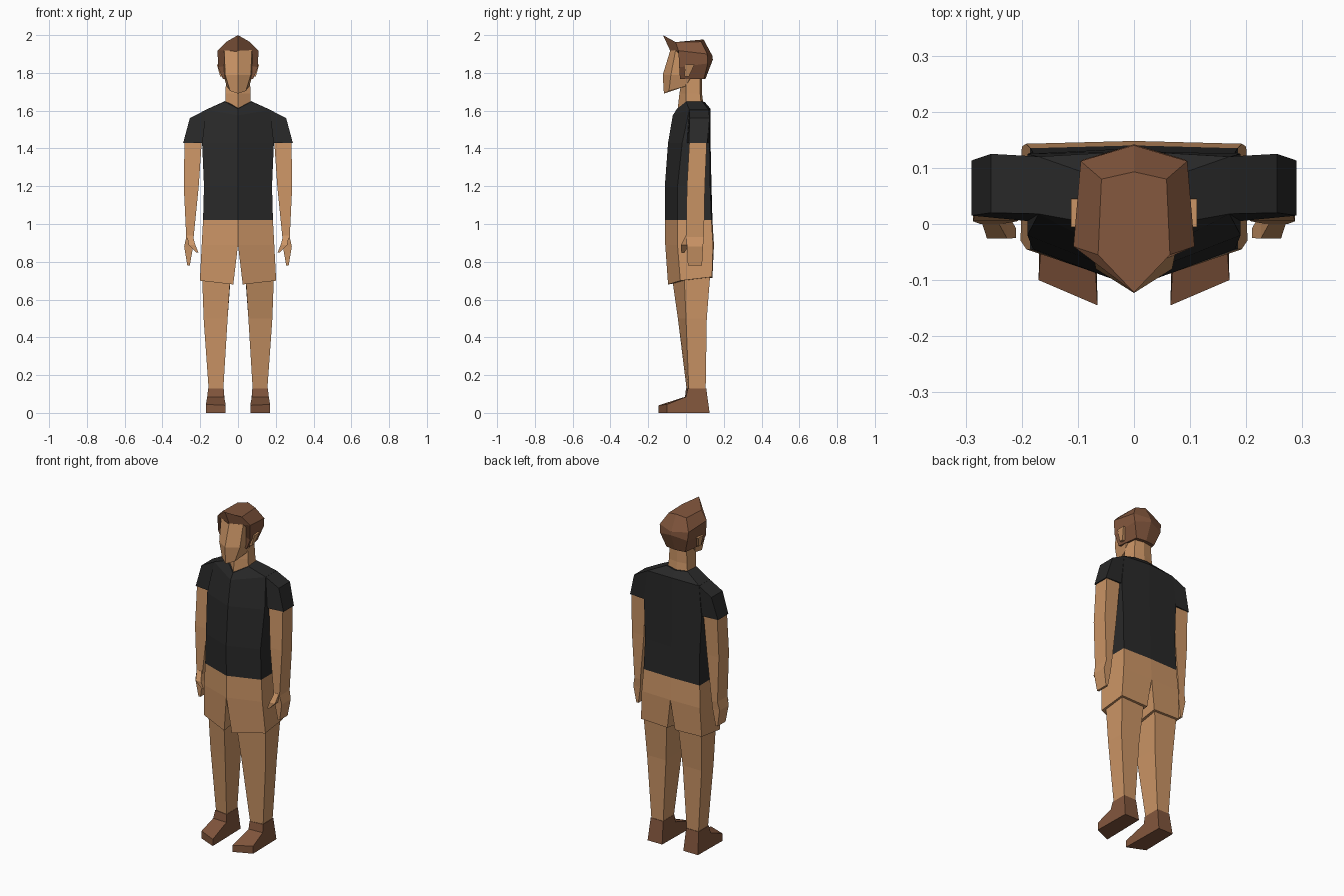
import bpy, bmesh


def material(name, colour):
    m = bpy.data.materials.new(name)
    m.diffuse_color = (*colour, 1)
    return m


SKIN = material("tan", (0.60, 0.30, 0.132))
BROWN = material("brown", (0.222, 0.093, 0.046))
BLACK = material("charcoal", (0.022, 0.022, 0.022))


def loft(name, rings, mat, mirror=False):
    """Skin a list of equal point rings, cap both ends, optionally mirror in x."""
    bm = bmesh.new()
    vs = [[bm.verts.new(p) for p in r] for r in rings]
    n = len(vs[0])
    for a, b in zip(vs, vs[1:]):
        for i in range(n):
            j = (i + 1) % n
            bm.faces.new((a[i], a[j], b[j], b[i]))
    bm.faces.new(vs[0][::-1])
    bm.faces.new(vs[-1])
    bmesh.ops.recalc_face_normals(bm, faces=bm.faces)
    me = bpy.data.meshes.new(name)
    bm.to_mesh(me)
    bm.free()
    me.materials.append(mat)
    ob = bpy.data.objects.new(name, me)
    bpy.context.collection.objects.link(ob)
    if mirror:
        mod = ob.modifiers.new("mirror", "MIRROR")
        mod.use_mirror_merge = False
    return ob


def sym(half):
    """Full ring from a half ring running front centre -> back centre."""
    return half + [(-x, y, z) for x, y, z in half[-2:0:-1]]


def flat(z, *pts):
    return [(x, y, z) for x, y in pts]


def box(z, xi, xo, yf, yb):
    return flat(z, (xi, yf), (xo, yf), (xo, yb), (xi, yb))


# Shirt body, from hem to neckline
loft("shirt", [sym(r) for r in (
    flat(1.02, (0, -.11), (.185, -.045), (.185, .135), (0, .14)),
    flat(1.20, (0, -.112), (.18, -.045), (.18, .128), (0, .135)),
    flat(1.43, (0, -.095), (.19, -.02), (.19, .125), (0, .13)),
    [(0, -.07, 1.575), (.17, .018, 1.605), (.17, .12, 1.605), (0, .13, 1.61)],
    [(0, -.048, 1.61), (.07, 0, 1.648), (.07, .085, 1.65), (0, .1, 1.645)],
)], BLACK)

# Sleeves, front outline to back outline
loft("sleeve", [
    [(.165, .018, 1.607), (.255, .02, 1.56), (.29, .015, 1.43), (.187, .005, 1.43)],
    [(.165, .12, 1.607), (.255, .125, 1.56), (.29, .113, 1.43), (.187, .12, 1.43)],
], BLACK, True)

# Arms with hands, and thumbs
loft("arm", [
    box(1.435, .192, .283, .018, .11),
    box(1.2, .208, .287, .005, .1),
    box(.93, .235, .274, 0, .095),
    box(.88, .238, .285, .005, .09),
    box(.78, .255, .268, .01, .085),
], SKIN, True)
loft("thumb", [
    box(.94, .24, .27, -.001, .03),
    box(.89, .226, .262, -.026, .02),
    box(.85, .21, .222, -.025, -.008),
], SKIN, True)

# Shorts: hips and two flared legs
loft("shorts_hips", [sym(r) for r in (
    flat(1.02, (0, -.11), (.185, -.045), (.185, .135), (0, .14)),
    flat(.89, (0, -.11), (.192, -.045), (.192, .143), (0, .148)),
)], SKIN)
loft("shorts_leg", [
    flat(.89, (0, -.11), (.192, -.045), (.192, .143), (0, .148)),
    [(.025, -.095, .68), (.202, -.03, .70), (.2, .138, .72), (.025, .14, .715)],
], SKIN, True)

# Bare legs
loft("leg", [
    flat(.73, (.04, -.076), (.19, -.01), (.19, .128), (.038, .128)),
    flat(.5, (.055, -.043), (.182, 0), (.18, .11), (.055, .11)),
    flat(.12, (.078, .004), (.155, .015), (.155, .104), (.078, .104)),
], SKIN, True)

# Shoes, inner side outline to outer side outline
loft("shoe", [
    [(.065, -.145, 0), (.065, -.145, .04), (.073, -.005, .085),
     (.076, 0, .13), (.076, .107, .13), (.07, .125, 0)],
    [(.17, -.1, 0), (.17, -.1, .045), (.163, 0, .085),
     (.158, .01, .13), (.158, .107, .13), (.166, .125, 0)],
], BROWN, True)

# Neck and face
loft("neck", [sym(r) for r in (
    flat(1.6, (0, -.045), (.068, .002), (.068, .083), (0, .096)),
    flat(1.69, (0, -.035), (.067, 0), (.06, .075), (0, .085)),
    flat(1.78, (0, -.02), (.062, 0), (.055, .075), (0, .085)),
)], SKIN)
loft("face", [sym(r) for r in (
    [(0, -.117, 1.69), (.042, -.09, 1.705), (.06, 0, 1.73), (0, .02, 1.72)],
    flat(1.79, (0, -.123), (.068, -.08), (.078, .03), (0, .05)),
    flat(1.92, (0, -.083), (.073, -.055), (.085, .03), (0, .05)),
)], SKIN)

# Swept-up hair
loft("hair", [sym(r) for r in (
    flat(1.768, (0, -.01), (.08, -.032), (.062, .095), (0, .103)),
    [(0, -.02, 1.85), (.106, -.036, 1.83), (.09, .115, 1.85), (0, .142, 1.87)],
    [(0, -.085, 1.92), (.108, -.04, 1.918), (.095, .112, 1.9), (0, .14, 1.89)],
    [(0, -.122, 2.0), (.064, -.055, 1.963), (.058, .08, 1.965), (0, .093, 1.977)],
)], BROWN)

# Ears poking out of the hair
loft("ear", [
    box(1.78, .06, .094, -.008, .015),
    box(1.845, .06, .112, -.005, .045),
], SKIN, True)
